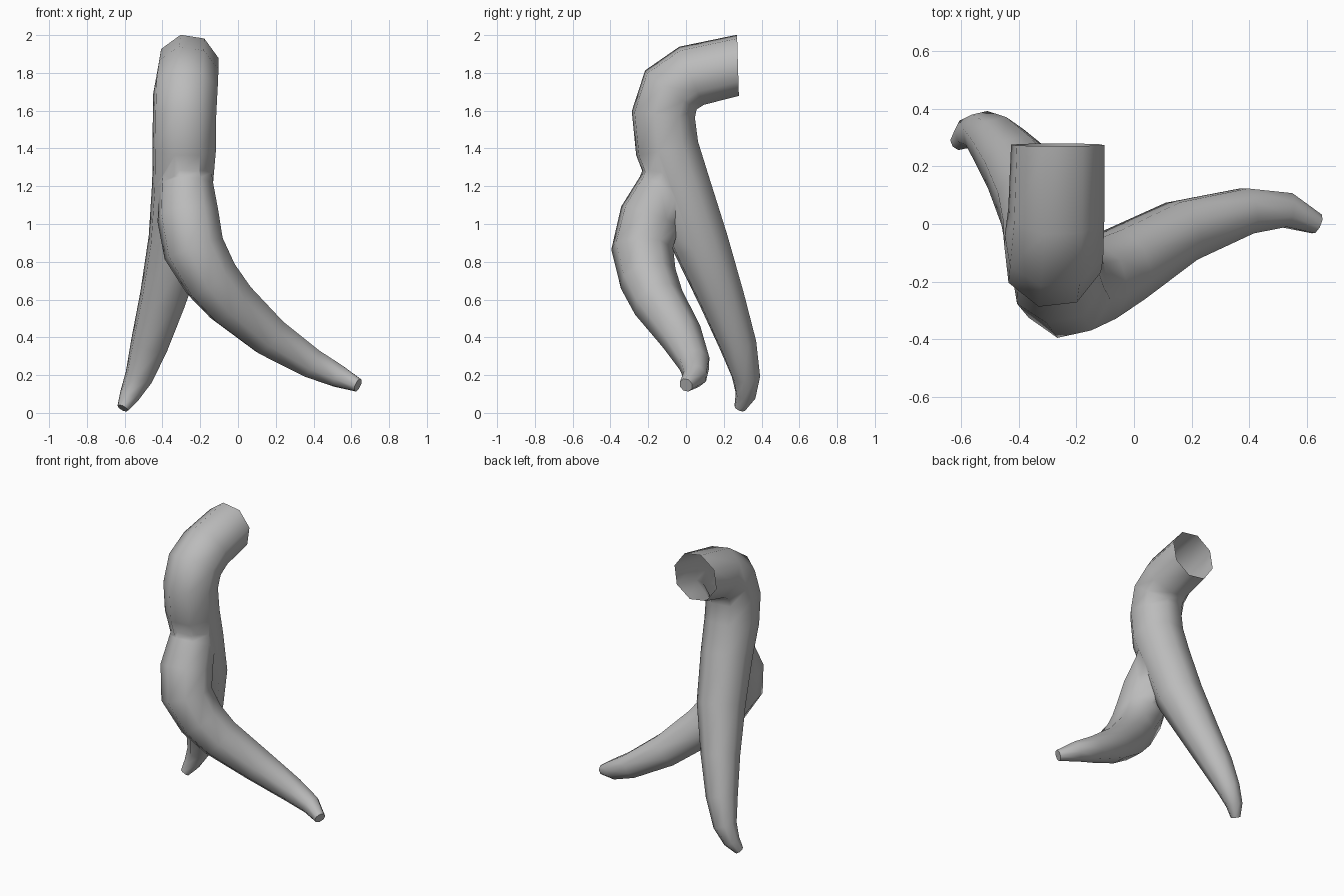
import bpy, bmesh, math
from mathutils import Vector

cube = bpy.data.objects.get("Cube")
if cube:
    bpy.data.objects.remove(cube, do_unlink=True)

grey = bpy.data.materials.new("plain grey")
grey.use_nodes = True
grey.diffuse_color = (0.5, 0.5, 0.5, 1)
grey.node_tree.nodes["Principled BSDF"].inputs["Base Color"].default_value = (0.5, 0.5, 0.5, 1)

SIDES = 8


def tube(name, path, first_dir):
    """Closed tube through (x, y, z, radius) stations, rings kept untwisted."""
    pts = [Vector(p[:3]) for p in path]
    tang = [Vector(first_dir).normalized()]
    for i in range(1, len(pts)):
        nxt = pts[min(i + 1, len(pts) - 1)]
        a, b = (pts[i] - pts[i - 1]).normalized(), nxt - pts[i]
        tang.append((a + b.normalized()).normalized() if b.length else a)
    side = Vector((1, 0, 0))
    bm = bmesh.new()
    rings = []
    for p, t, (_, _, _, r) in zip(pts, tang, path):
        side = (side - t * side.dot(t)).normalized()
        up = t.cross(side)
        ring = []
        for k in range(SIDES):
            a = 2 * math.pi * (k + 0.3) / SIDES
            ring.append(bm.verts.new(p + 1.04 * r * (math.cos(a) * side + math.sin(a) * up)))
        rings.append(ring)
    for a, b in zip(rings, rings[1:]):
        for k in range(SIDES):
            j = (k + 1) % SIDES
            bm.faces.new((a[k], a[j], b[j], b[k]))
    bm.faces.new(rings[0][::-1])
    bm.faces.new(rings[-1])
    bmesh.ops.recalc_face_normals(bm, faces=bm.faces[:])
    me = bpy.data.meshes.new(name)
    bm.to_mesh(me)
    bm.free()
    me.materials.append(grey)
    ob = bpy.data.objects.new(name, me)
    bpy.context.collection.objects.link(ob)
    return ob


# Trunk, bending down from the open end and running on into the back limb
trunk = tube("trunk_and_back_limb", [
    (-0.265, 0.275, 1.84, 0.160), (-0.270, 0.03, 1.785, 0.165),
    (-0.278, -0.08, 1.71, 0.170), (-0.283, -0.12, 1.58, 0.168),
    (-0.285, -0.10, 1.40, 0.168), (-0.295, -0.03, 1.20, 0.160),
    (-0.325, 0.075, 0.90, 0.150), (-0.400, 0.19, 0.60, 0.121),
    (-0.470, 0.275, 0.36, 0.098), (-0.525, 0.318, 0.19, 0.073),
    (-0.575, 0.315, 0.09, 0.052), (-0.610, 0.285, 0.025, 0.030)], (0, -1, -0.03))

# Front limb, splitting off the trunk and sweeping out to the left
limb = tube("front_limb", [
    (-0.275, -0.07, 1.36, 0.120), (-0.275, -0.11, 1.20, 0.142),
    (-0.265, -0.19, 1.04, 0.160), (-0.235, -0.232, 0.87, 0.160),
    (-0.145, -0.20, 0.71, 0.148), (-0.040, -0.145, 0.585, 0.135),
    (0.165, -0.025, 0.405, 0.110), (0.390, 0.045, 0.262, 0.082),
    (0.530, 0.048, 0.195, 0.062), (0.635, 0.0, 0.147, 0.036)], (0, -0.2, -1))

# Weld the limb onto the trunk
mod = trunk.modifiers.new("weld", 'BOOLEAN')
mod.operation = 'UNION'
mod.solver = 'EXACT'
mod.object = limb
bpy.context.view_layer.objects.active = trunk
bpy.ops.object.modifier_apply(modifier=mod.name)
bpy.data.objects.remove(limb, do_unlink=True)
trunk.name = "forked_root"

# Open the upper end and shade smooth
bm = bmesh.new()
bm.from_mesh(trunk.data)
cap = [f for f in bm.faces if f.normal.y > 0.95 and f.calc_center_median().z > 1.75
       and f.calc_center_median().y > 0.25]
bmesh.ops.delete(bm, geom=cap, context='FACES')
for f in bm.faces:
    f.smooth = True
bm.to_mesh(trunk.data)
bm.free()
trunk.select_set(True)
bpy.ops.object.shade_smooth_by_angle(angle=math.radians(60))
